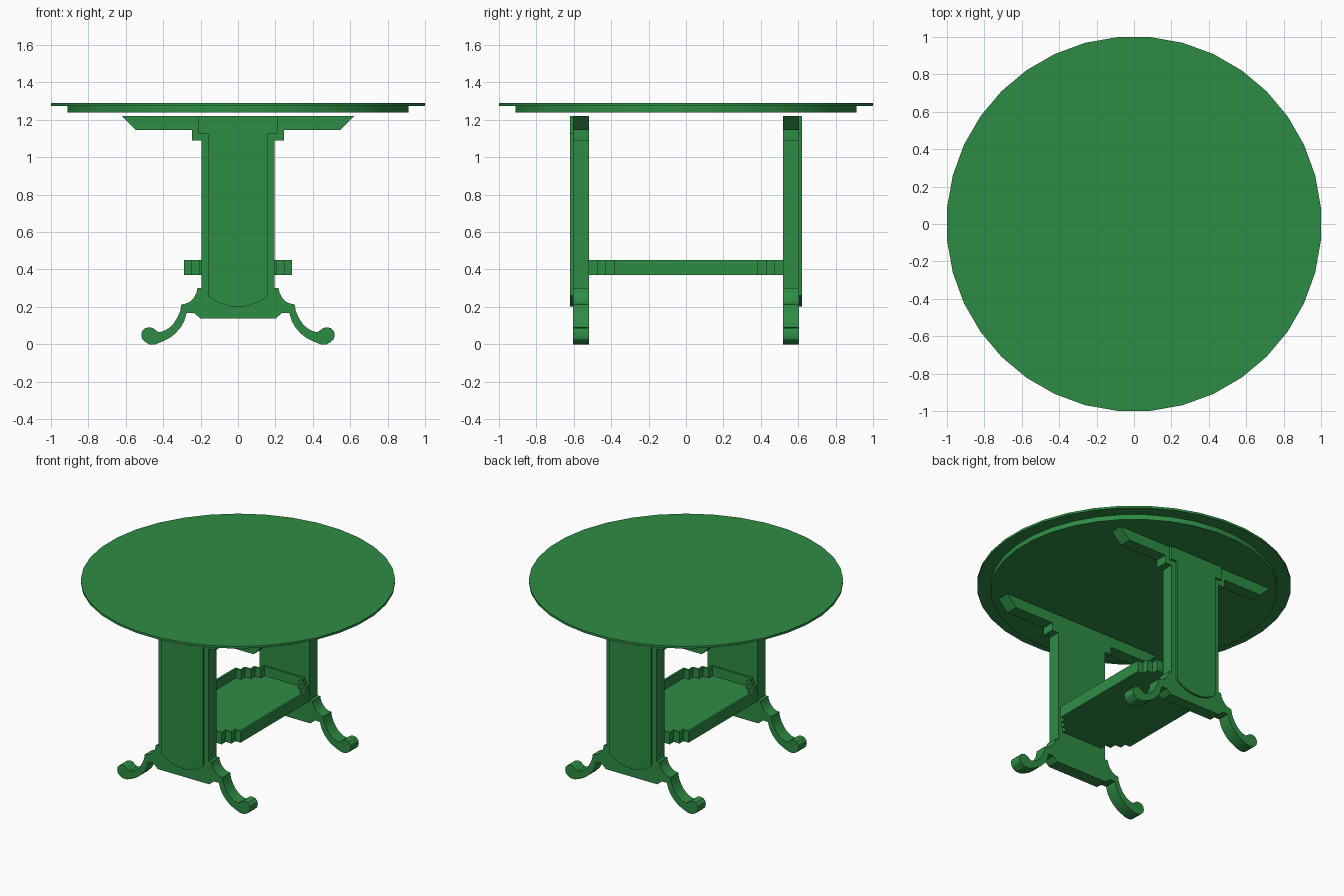
import bpy, bmesh, math

old = bpy.data.objects.get("Cube")
if old:
    bpy.data.objects.remove(old, do_unlink=True)

GREEN = (0.027, 0.262, 0.058, 1.0)
mat = bpy.data.materials.new("green paint")
mat.use_nodes = True
mat.diffuse_color = GREEN
mat.node_tree.nodes["Principled BSDF"].inputs["Base Color"].default_value = GREEN


def finish(name, bm):
    """Turn a bmesh into a painted object with smooth curves and sharp corners."""
    bmesh.ops.recalc_face_normals(bm, faces=bm.faces)
    mesh = bpy.data.meshes.new(name)
    bm.to_mesh(mesh)
    bm.free()
    mesh.materials.append(mat)
    obj = bpy.data.objects.new(name, mesh)
    bpy.context.collection.objects.link(obj)
    bpy.ops.object.select_all(action="DESELECT")
    obj.select_set(True)
    bpy.context.view_layer.objects.active = obj
    bpy.ops.object.shade_smooth_by_angle(angle=math.radians(25))
    return obj


def loft(name, rings):
    """Join matching rings of points in order and cap both ends."""
    bm = bmesh.new()
    loops = [[bm.verts.new(p) for p in ring] for ring in rings]
    for a, b in zip(loops, loops[1:]):
        for i in range(len(a)):
            j = (i + 1) % len(a)
            bm.faces.new((a[i], a[j], b[j], b[i]))
    bm.faces.new(loops[0])
    bm.faces.new(loops[-1])
    return finish(name, bm)


def disc(name, radius, z0, z1, sides=36):
    angles = [2 * math.pi * (i + 0.5) / sides for i in range(sides)]
    return loft(name, [[(radius * math.cos(a), radius * math.sin(a), z) for a in angles]
                       for z in (z0, z1)])


def board(name, half, y0, y1):
    """Extrude a left-right symmetric x-z outline along y."""
    outline = half + [(-x, z) for x, z in reversed(half)]
    return loft(name, [[(x, y, z) for x, z in outline] for y in (y0, y1)])


# Round top and the apron below it
disc("table_top", 1.003, 1.275, 1.29)
disc("top_apron", 0.915, 1.24, 1.275)

# Half outline of an end support: crossbar, post, scrolled foot
support = [
    (0.62, 1.22), (0.545, 1.145), (0.245, 1.145), (0.245, 1.09), (0.195, 1.09),
    (0.195, 0.30), (0.217, 0.30), (0.222, 0.275), (0.235, 0.25), (0.26, 0.225),
    (0.28, 0.217), (0.303, 0.213), (0.308, 0.18), (0.323, 0.145), (0.343, 0.112),
    (0.37, 0.086), (0.40, 0.07), (0.425, 0.064), (0.437, 0.073), (0.455, 0.087),
    (0.475, 0.091), (0.498, 0.086), (0.513, 0.07), (0.517, 0.05), (0.512, 0.028),
    (0.497, 0.012), (0.475, 0.004), (0.44, 0.004), (0.40, 0.016), (0.365, 0.034),
    (0.335, 0.058), (0.308, 0.088), (0.288, 0.123), (0.275, 0.167), (0.235, 0.167),
    (0.20, 0.137),
]
support = [(x, max(z - 0.004, 0.0)) if z < 0.01 else (x, z) for x, z in support]

# Half outline of the raised panel: wide head, rounded lower end
panel = [(0.21, 1.22), (0.21, 1.125), (0.16, 1.125)]
arc_radius = 0.245
spread = math.asin(0.16 / arc_radius)
for k in range(6):
    a = spread * (1 - k / 6)
    panel.append((arc_radius * math.sin(a), 0.2 + arc_radius * (1 - math.cos(a))))

for label, side in (("front", -1), ("back", 1)):
    board(label + "_support", support, side * 0.518, side * 0.605)
    board(label + "_panel", panel, side * 0.605, side * 0.62)

# Tray shelf with stepped corners
steps = [(0.29, 0.385), (0.25, 0.385), (0.25, 0.43), (0.205, 0.43),
         (0.205, 0.475), (0.16, 0.475), (0.16, 0.518)]


def tray_ring(inset, z):
    q = [(x - inset, y - inset) for x, y in steps]
    pts = q + [(-x, y) for x, y in reversed(q)]
    pts += [(-x, -y) for x, y in q] + [(x, -y) for x, y in reversed(q)]
    return [(x, y, z) for x, y in pts]


loft("tray_shelf", [tray_ring(0, 0.37), tray_ring(0, 0.45),
                    tray_ring(0.014, 0.45), tray_ring(0.014, 0.385)])
